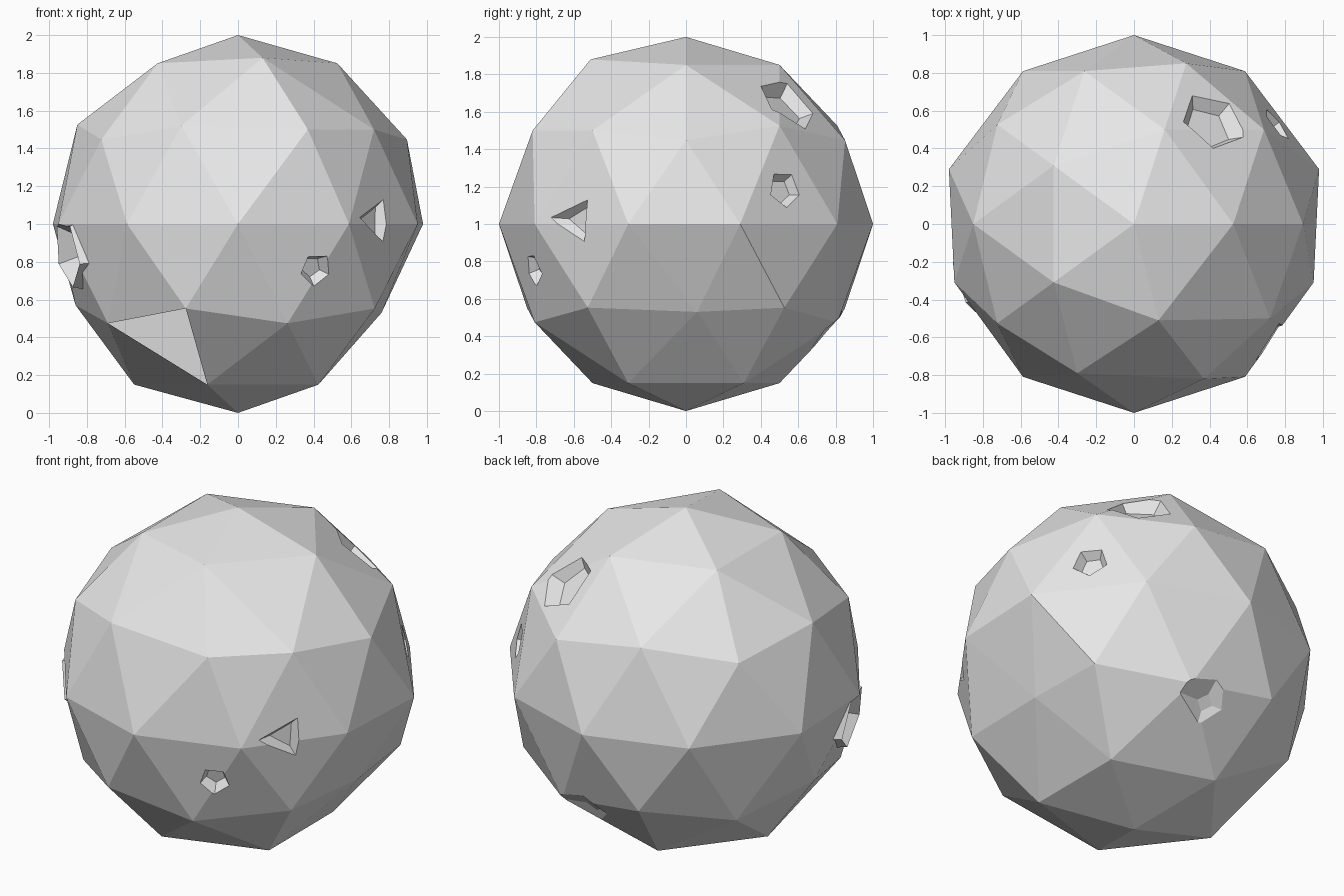
import bpy
import bmesh
from mathutils import Vector, Matrix

if "Cube" in bpy.data.objects:
    bpy.data.objects.remove(bpy.data.objects["Cube"], do_unlink=True)

CENTRE = Vector((0, 0, 1))

stone = bpy.data.materials.new("grey stone")
stone.use_nodes = True
stone.diffuse_color = (0.8, 0.8, 0.8, 1)
stone.node_tree.nodes["Principled BSDF"].inputs["Base Color"].default_value = (0.8, 0.8, 0.8, 1)


def make_object(name, bm):
    mesh = bpy.data.meshes.new(name)
    bm.to_mesh(mesh)
    bm.free()
    mesh.materials.append(stone)
    obj = bpy.data.objects.new(name, mesh)
    bpy.context.collection.objects.link(obj)
    return obj


# Faceted body with a few uneven corners
bm = bmesh.new()
bmesh.ops.create_icosphere(bm, subdivisions=2, radius=1)
moved_corners = [
    ((0.16, -0.50, 0.85), (0.13, -0.51, 0.88)),
    ((0.28, -0.85, 0.45), (0.37, -0.82, 0.50)),
    ((-0.26, -0.81, 0.53), (-0.30, -0.79, 0.52)),
    ((0.69, -0.50, 0.53), (0.72, -0.50, 0.50)),
    ((0.95, 0.31, 0.00), (0.98, 0.29, 0.00)),
    ((-0.95, 0.31, 0.00), (-0.98, 0.29, 0.00)),
    ((0.85, 0.00, -0.53), (0.76, 0.06, -0.47)),
    ((-0.53, 0.00, -0.85), (-0.55, 0.00, -0.85)),
    ((-0.89, 0.00, -0.45), (-0.86, 0.00, -0.43)),
]
for old, new in moved_corners:
    corner = min(bm.verts, key=lambda v: (v.co - Vector(old)).length)
    corner.co = new
bmesh.ops.translate(bm, verts=bm.verts, vec=CENTRE)
body = make_object("asteroid_body", bm)


def frustum(name, place, corner_dir, sides, r_low, r_high, low, high):
    """Tapered prism along the outward direction at a place on the body."""
    z = (place - CENTRE).normalized()
    y = Vector(corner_dir)
    y = (y - z * y.dot(z)).normalized()
    x = y.cross(z)
    turn = Matrix((x, y, z)).transposed().to_4x4()
    matrix = Matrix.Translation(place + z * (low + high) / 2) @ turn
    part = bmesh.new()
    bmesh.ops.create_cone(part, cap_ends=True, segments=sides, radius1=r_low,
                          radius2=r_high, depth=high - low, matrix=matrix)
    return make_object(name, part)


def combine(tool, operation):
    mod = body.modifiers.new("cut", 'BOOLEAN')
    mod.operation = operation
    mod.solver = 'EXACT'
    mod.object = tool
    bpy.context.view_layer.objects.active = body
    bpy.ops.object.modifier_apply(modifier=mod.name)
    bpy.data.objects.remove(tool, do_unlink=True)


def crater(place, corner_dir, radius, floor, depth, sides=5, rim=0):
    found, spot, _, _ = body.closest_point_on_mesh(Vector(place) + CENTRE)
    if rim:
        combine(frustum("rim", spot, corner_dir, sides, radius * 1.25,
                        radius * 1.05, -0.08, rim), 'UNION')
    combine(frustum("cutter", spot, corner_dir, sides, floor,
                    2 * radius - floor, -depth, depth), 'DIFFERENCE')


# Five-sided craters
crater((0.42, 0.55, 0.65), (0, -0.17, 0.10), 0.19, 0.13, 0.07)
crater((0.77, 0.54, 0.19), (0, 0, -1), 0.10, 0.065, 0.05)
crater((0.41, -0.81, -0.24), (0, 0, -1), 0.09, 0.055, 0.06)
crater((-0.88, -0.30, -0.15), (0, 0, -1), 0.17, 0.10, 0.08, rim=0.02)

# Shallow chips
crater((0.72, -0.58, 0.02), (0.09, 0.1, 0.2), 0.15, 0.08, 0.05, sides=3)
crater((0.11, 0.76, -0.58), (1, 0, 0), 0.17, 0.05, 0.03, sides=4)

# One facet broken open at the lower front
hole = [Vector(p) + CENTRE for p in
        ((-0.69, -0.50, -0.53), (-0.28, -0.85, -0.45), (-0.16, -0.50, -0.85))]
middle = sum(hole, Vector()) / 3
bm = bmesh.new()
bm.from_mesh(body.data)
facet = min(bm.faces, key=lambda f: (f.calc_center_median() - middle).length)
bmesh.ops.delete(bm, geom=[facet], context='FACES')
for face in bm.faces:
    face.smooth = False
    face.material_index = 0
bm.to_mesh(body.data)
bm.free()
